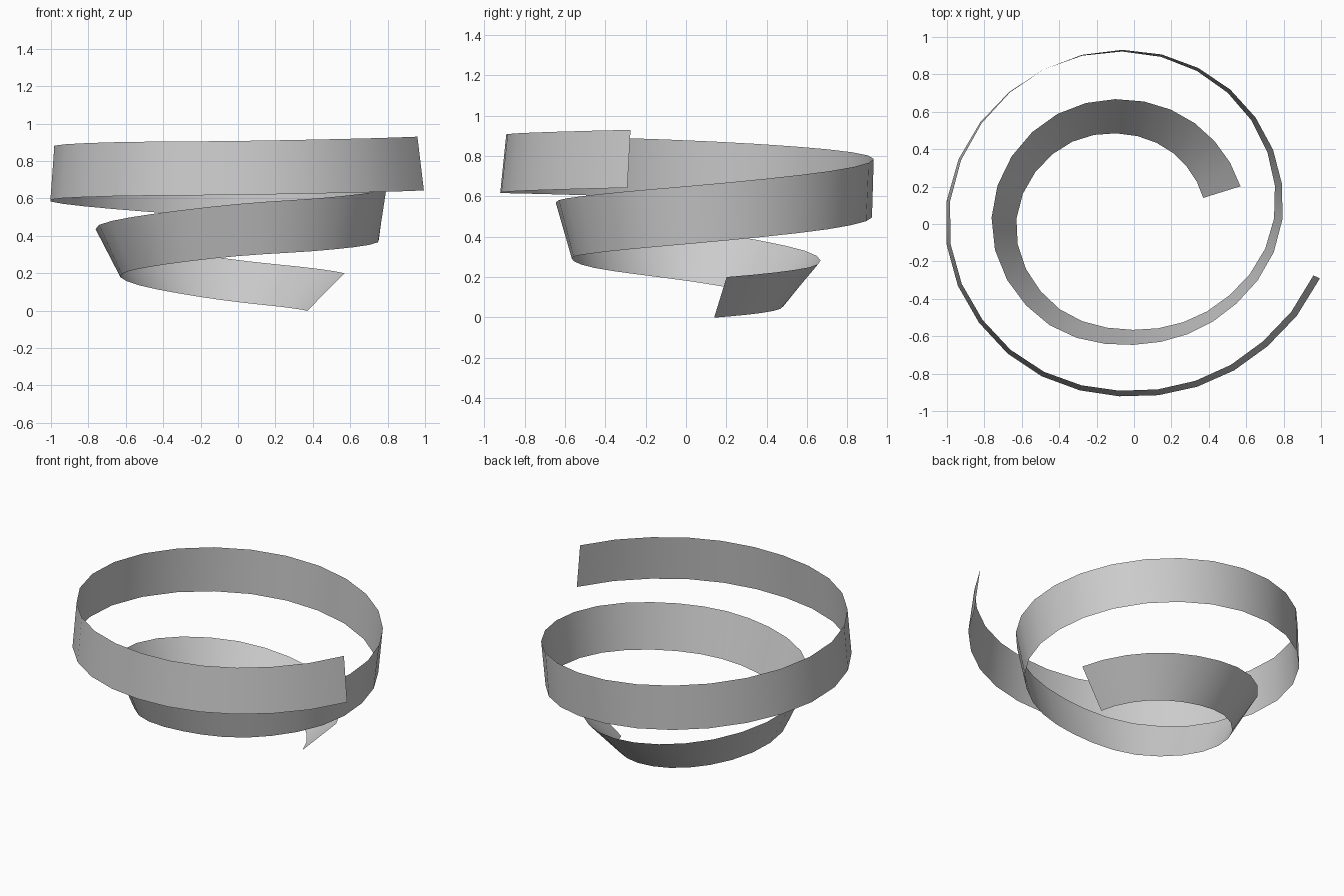
import bpy
import bmesh
from math import cos, sin, radians
from mathutils import Vector

cube = bpy.data.objects.get("Cube")
if cube:
    bpy.data.objects.remove(cube, do_unlink=True)

SEGMENTS = 52
WIDTH = 0.29

# Upper rim of the ribbon: turn angle, radius, height, outward lean in degrees
KEYS = [
    (19.5, .604, .2, 46), (45, .617, .222, 44), (90, .663, .27, 40),
    (135, .73, .35, 34), (180, .762, .44, 27), (225, .712, .51, 21),
    (270, .646, .57, 16), (315, .68, .605, 12), (360, .79, .65, 9),
    (405, .87, .712, 5), (450, .929, .78, 2), (495, .968, .835, -1),
    (540, .99, .878, -4), (585, .943, .9, -5), (630, .893, .907, -6),
    (675, .928, .92, -7), (704, .998, .93, -7.5),
]


def slope(i, column):
    """Slope of one key column, taken from the neighbouring keys."""
    a, b = KEYS[max(i - 1, 0)], KEYS[min(i + 1, len(KEYS) - 1)]
    return (b[column] - a[column]) / (b[0] - a[0])


def track(angle, column):
    """Smooth cubic interpolation of one key column."""
    i = 0
    while i < len(KEYS) - 2 and angle > KEYS[i + 1][0]:
        i += 1
    a, b = KEYS[i], KEYS[i + 1]
    span = b[0] - a[0]
    t = (angle - a[0]) / span
    rise = t * t * (3 - 2 * t)
    return (a[column] * (1 - rise) + b[column] * rise
            + slope(i, column) * span * t * (1 - t) ** 2
            - slope(i + 1, column) * span * t * t * (1 - t))


def rim(angle):
    radius = track(angle, 1)
    turn = radians(angle)
    return Vector((radius * cos(turn), radius * sin(turn), track(angle, 2)))


# Ribbon: each cross-section hangs from the rim and leans along the path normal
bm = bmesh.new()
first, last = KEYS[0][0], KEYS[-1][0]
previous = None
for step in range(SEGMENTS + 1):
    angle = first + (last - first) * step / SEGMENTS
    top = rim(angle)
    along = rim(min(angle + 1, last)) - rim(max(angle - 1, first))
    outward = Vector((along.y, -along.x, 0)).normalized()
    lean = radians(track(angle, 3))
    bottom = top - WIDTH * (outward * sin(lean) + Vector((0, 0, cos(lean))))
    section = (bm.verts.new(bottom), bm.verts.new(top))
    if previous:
        bm.faces.new((previous[0], section[0], section[1], previous[1]))
    previous = section

mesh = bpy.data.meshes.new("spiral_ribbon")
bm.to_mesh(mesh)
bm.free()
ribbon = bpy.data.objects.new("spiral_ribbon", mesh)
bpy.context.collection.objects.link(ribbon)

# Plain grey finish
grey = bpy.data.materials.new("light_grey")
grey.use_nodes = True
colour = (0.6, 0.6, 0.6, 1)
grey.diffuse_color = colour
grey.node_tree.nodes["Principled BSDF"].inputs["Base Color"].default_value = colour
mesh.materials.append(grey)

bpy.context.view_layer.objects.active = ribbon
ribbon.select_set(True)
bpy.ops.object.shade_smooth_by_angle()
